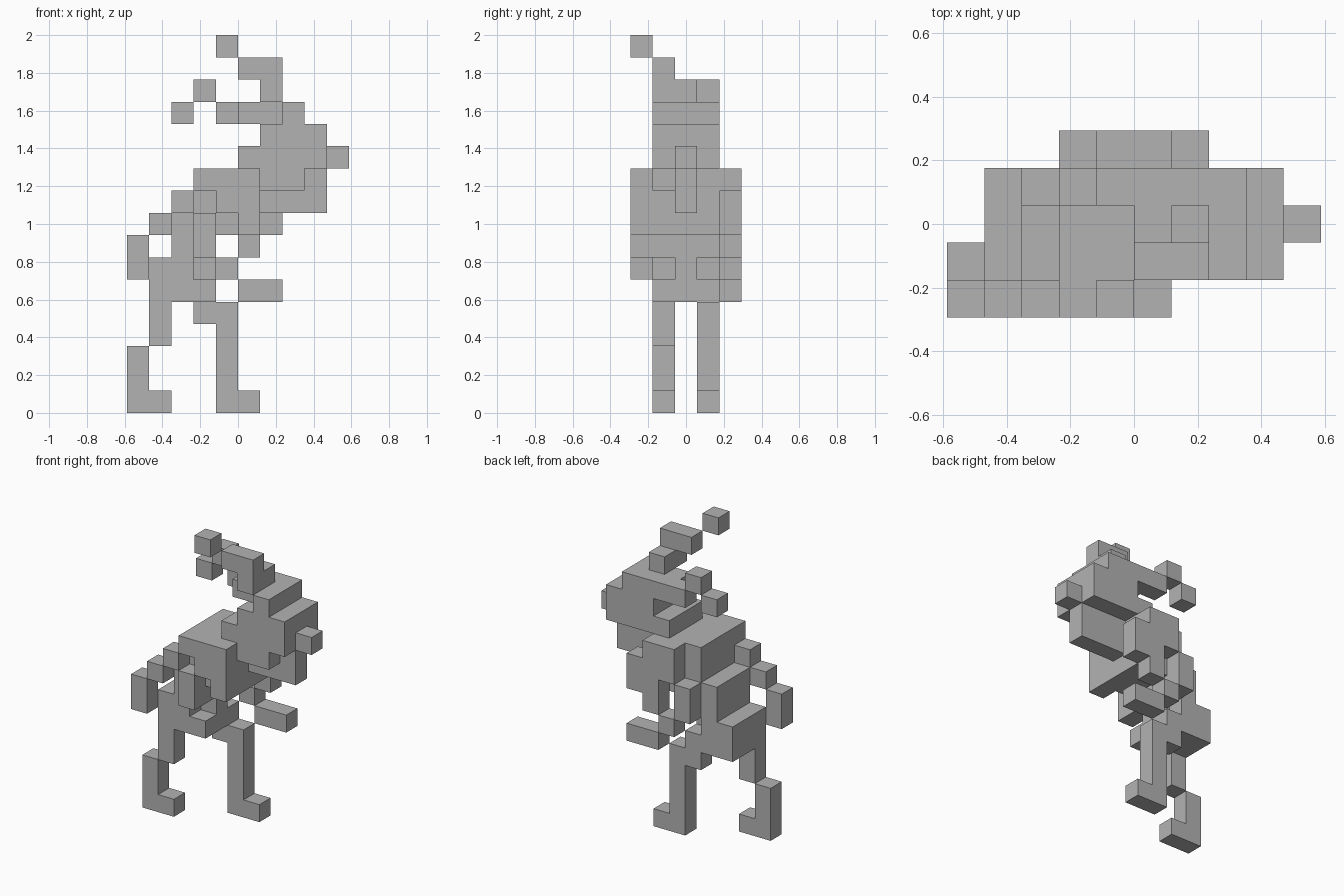
import bpy
import bmesh
from mathutils import Vector

UNIT = 2 / 17
ORIGIN = Vector((-5, -2.5, 0))

if "Cube" in bpy.data.objects:
    bpy.data.objects.remove(bpy.data.objects["Cube"], do_unlink=True)

grey = bpy.data.materials.new("plain grey")
grey.use_nodes = True
grey.diffuse_color = [0.45] * 3 + [1]
grey.node_tree.nodes["Principled BSDF"].inputs["Base Color"].default_value = grey.diffuse_color

# Rows of the grid, from the right arm across to the left arm
RIGHT_ARM, RIGHT, MIDDLE, LEFT, LEFT_ARM = ([row] for row in range(5))
TRUNK = RIGHT + MIDDLE + LEFT


def block(x, z, rows, long=1, tall=1):
    """Grid cells of a block, from its back bottom corner."""
    return {(x + i, row, z + k) for i in range(long) for row in rows for k in range(tall)}


def stairs(x, z, rows, count):
    """Blocks stepping down and back, touching along their edges."""
    return set().union(*(block(x - i, z - i, rows) for i in range(count)))


def lower_leg(x, rows, height):
    """Shin with a foot pointing forward."""
    return block(x, 0, rows, tall=height) | block(x + 1, 0, rows)


parts = {
    # Hips and leaning trunk
    "hips": block(1, 5, TRUNK, long=3) | block(1, 6, TRUNK, long=2),
    "belt_front": block(3, 6, MIDDLE),
    "waist": block(2, 7, TRUNK, long=2, tall=2),
    "chest": block(3, 9, TRUNK, long=3, tall=2) | block(4, 8, TRUNK, long=2),
    # Arms
    "right_upper_arm": stairs(3, 10, RIGHT_ARM, count=3),
    "right_forearm": block(0, 6, RIGHT_ARM, tall=2),
    "left_upper_arm": block(6, 8, LEFT_ARM, tall=2),
    "left_forearm": stairs(5, 7, LEFT_ARM, count=2),
    "left_hand": block(5, 5, LEFT_ARM, long=2),
    # Legs
    "right_thigh": block(1, 3, RIGHT, tall=2),
    "right_lower_leg": lower_leg(0, RIGHT, height=3),
    "left_thigh": block(3, 4, LEFT),
    "left_lower_leg": lower_leg(4, LEFT, height=5),
    # Head
    "head": block(6, 11, TRUNK, long=3, tall=2) | block(5, 11, TRUNK),
    "brow": block(7, 13, TRUNK) | block(5, 13, MIDDLE + LEFT, long=2),
    "cheek": block(6, 10, RIGHT, long=2),
    "jaw": block(6, 9, MIDDLE, long=3, tall=2),
    "nose": block(9, 11, MIDDLE),
    # Horns
    "right_horn_base": block(6, 14, RIGHT + MIDDLE),
    "right_horn": block(5, 15, RIGHT, long=2),
    "right_horn_tip": block(4, 16, RIGHT_ARM),
    "left_horn_base": block(4, 13, LEFT),
    "left_horn": stairs(3, 14, LEFT, count=2),
}

# Shoulders and the plates hanging behind them, the same on both sides
for side, row in (("right", RIGHT_ARM), ("left", LEFT_ARM)):
    parts[side + "_shoulder"] = block(4, 9, row, long=2, tall=2) | block(5, 8, row)
    parts[side + "_hanging_plate"] = block(3, 7, row, tall=2)

solid = set().union(*parts.values())


def build(name, cells):
    """Cubes with the faces hidden by neighbours removed and flat areas merged."""
    bm = bmesh.new()
    hidden = []
    for cell in sorted(cells):
        centre = Vector(cell) + Vector.Fill(3, 0.5)
        cube = bmesh.ops.create_cube(bm, size=1)["verts"]
        bmesh.ops.translate(bm, verts=cube, vec=centre)
        for face in {f for v in cube for f in v.link_faces}:
            face.normal_update()
            neighbour = centre + face.normal
            if tuple(int(c // 1) for c in neighbour) in solid:
                hidden.append(face)
    bmesh.ops.delete(bm, geom=hidden, context="FACES")
    bmesh.ops.remove_doubles(bm, verts=bm.verts[:], dist=0.01)
    bmesh.ops.dissolve_limit(bm, angle_limit=0.01, verts=bm.verts[:], edges=bm.edges[:])
    bmesh.ops.translate(bm, verts=bm.verts[:], vec=ORIGIN)
    bmesh.ops.scale(bm, verts=bm.verts[:], vec=Vector.Fill(3, UNIT))
    mesh = bpy.data.meshes.new(name)
    bm.to_mesh(mesh)
    bm.free()
    mesh.materials.append(grey)
    bpy.context.collection.objects.link(bpy.data.objects.new(name, mesh))


for name, cells in parts.items():
    build(name, cells)
